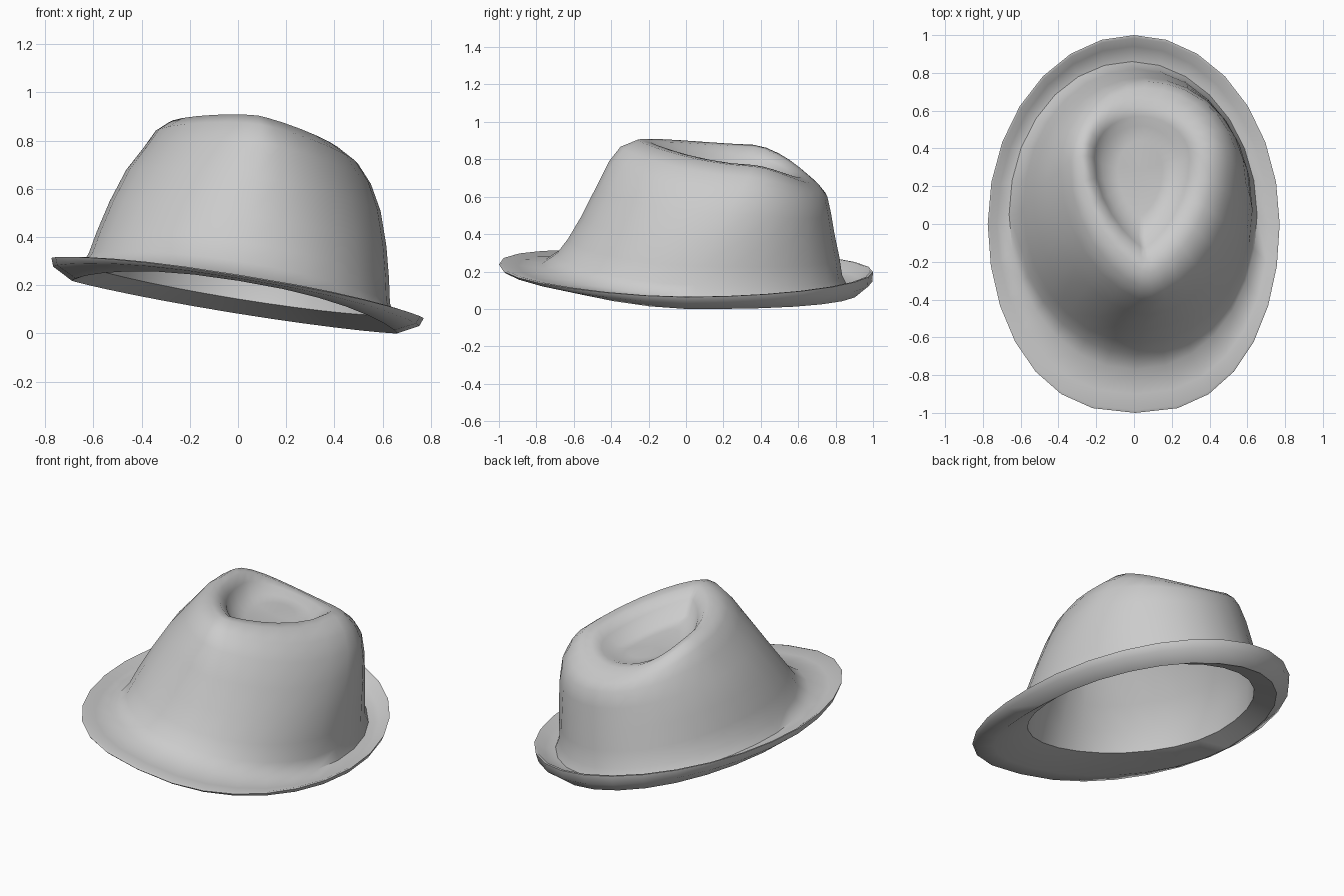
import bpy
import bmesh
from math import cos, sin, pi, radians
from mathutils import Matrix, Vector

if "Cube" in bpy.data.objects:
    bpy.data.objects.remove(bpy.data.objects["Cube"])

SIDES = 28
TILT = radians(9.2)

felt = bpy.data.materials.new("grey_felt")
felt.use_nodes = True
felt.diffuse_color = (0.6, 0.6, 0.6, 1)
felt.node_tree.nodes["Principled BSDF"].inputs["Base Color"].default_value = (0.6, 0.6, 0.6, 1)


def ring(half_width, front, back, side_z, front_z, back_z, mid_y, taper, drift=0):
    """Egg-shaped loop; taper above 1 draws the front to a point."""
    points = []
    for k in range(SIDES):
        angle = 2 * pi * k / SIDES
        c, s = cos(angle), sin(angle)
        power = taper if s < 0 else 1
        x = drift + half_width * abs(c) ** power * (1 if c > 0 else -1)
        end_y, end_z = (back, back_z) if s > 0 else (front, front_z)
        y = mid_y + (end_y - mid_y) * abs(s)
        z = side_z + (end_z - side_z) * abs(s) ** 1.5
        points.append(Vector((x, y, z)))
    return points


def loft(name, rings, tip, flip):
    """Skin the loops in order and close the last one on a tip point."""
    bm = bmesh.new()
    loops = [[bm.verts.new(p) for p in r] for r in rings]
    tip_vert = bm.verts.new(tip)
    for lower, upper in zip(loops, loops[1:]):
        for k in range(SIDES):
            n = (k + 1) % SIDES
            bm.faces.new((lower[k], lower[n], upper[n], upper[k]))
    for k in range(SIDES):
        bm.faces.new((loops[-1][k], loops[-1][(k + 1) % SIDES], tip_vert))
    if flip:
        bmesh.ops.reverse_faces(bm, faces=bm.faces)
    # Lean the whole hat towards its left
    pivot = Vector((0, 0, 0.2))
    bmesh.ops.rotate(bm, cent=pivot, matrix=Matrix.Rotation(TILT, 3, 'Y'), verts=bm.verts)
    mesh = bpy.data.meshes.new(name)
    bm.to_mesh(mesh)
    bm.free()
    mesh.materials.append(felt)
    obj = bpy.data.objects.new(name, mesh)
    bpy.context.collection.objects.link(obj)
    bpy.ops.object.select_all(action='DESELECT')
    obj.select_set(True)
    bpy.context.view_layer.objects.active = obj
    bpy.ops.object.shade_smooth_by_angle(angle=radians(55))
    return obj


# Columns: half width, front y, back y, side z, front z, back z, middle y, front taper, x drift
brim_edge = ring(0.783, -1, 1, 0.19, 0.24, 0.2, 0, 0.82)
brim_top = [
    ring(0.772, -0.985, 0.985, 0.19, 0.245, 0.2, 0, 0.82),
    ring(0.73, -0.9, 0.94, 0.165, 0.235, 0.145, 0, 0.86),
    ring(0.665, -0.77, 0.86, 0.17, 0.245, 0.13, 0.05, 0.95),
]
crown_wall = [
    ring(0.634, -0.69, 0.835, 0.23, 0.3, 0.18, 0.05, 1),
    ring(0.614, -0.63, 0.82, 0.33, 0.38, 0.28, 0.08, 1),
    ring(0.582, -0.56, 0.795, 0.46, 0.5, 0.4, 0.14, 1.05),
    ring(0.535, -0.48, 0.775, 0.6, 0.66, 0.52, 0.22, 1.12),
    ring(0.477, -0.41, 0.755, 0.705, 0.8, 0.61, 0.29, 1.2),
]
crown_top = [
    ring(0.425, -0.35, 0.72, 0.78, 0.875, 0.65, 0.33, 1.3, -0.015),
    ring(0.36, -0.26, 0.67, 0.825, 0.91, 0.685, 0.36, 1.45, -0.03),
    ring(0.3, -0.19, 0.62, 0.82, 0.895, 0.71, 0.36, 1.6, -0.045),
]
# Teardrop pinch pressed into the top
dent = [
    ring(0.255, -0.13, 0.57, 0.775, 0.85, 0.715, 0.35, 1.7, -0.05),
    ring(0.205, -0.07, 0.52, 0.71, 0.765, 0.7, 0.32, 1.7, -0.05),
    ring(0.12, 0.05, 0.44, 0.705, 0.73, 0.705, 0.29, 1.4, -0.05),
]
crown = crown_wall + crown_top + dent
outer = loft("hat_outer", [brim_edge] + brim_top + crown,
             Vector((-0.05, 0.28, 0.715)), False)

# Underside of the brim and the inside of the crown
brim_under = [
    ring(0.77, -0.988, 0.996, 0.155, 0.23, 0.145, 0, 0.82),
    ring(0.685, -0.88, 0.925, 0.11, 0.22, 0.085, 0, 0.86),
    ring(0.58, -0.65, 0.77, 0.17, 0.25, 0.145, 0.05, 1),
]
inside = Matrix.Translation((0, 0.005, -0.02)) @ Matrix.Diagonal((0.955, 0.955, 1, 1))
lining = [[inside @ p for p in loop] for loop in crown[1:]]
inner = loft("hat_lining", [brim_edge] + brim_under + lining,
             Vector((-0.05, 0.27, 0.695)), True)

# Rest the lowest point on the ground
floor = min(v.co.z for o in (outer, inner) for v in o.data.vertices)
for o in (outer, inner):
    o.data.transform(Matrix.Translation((0, 0, -floor)))
